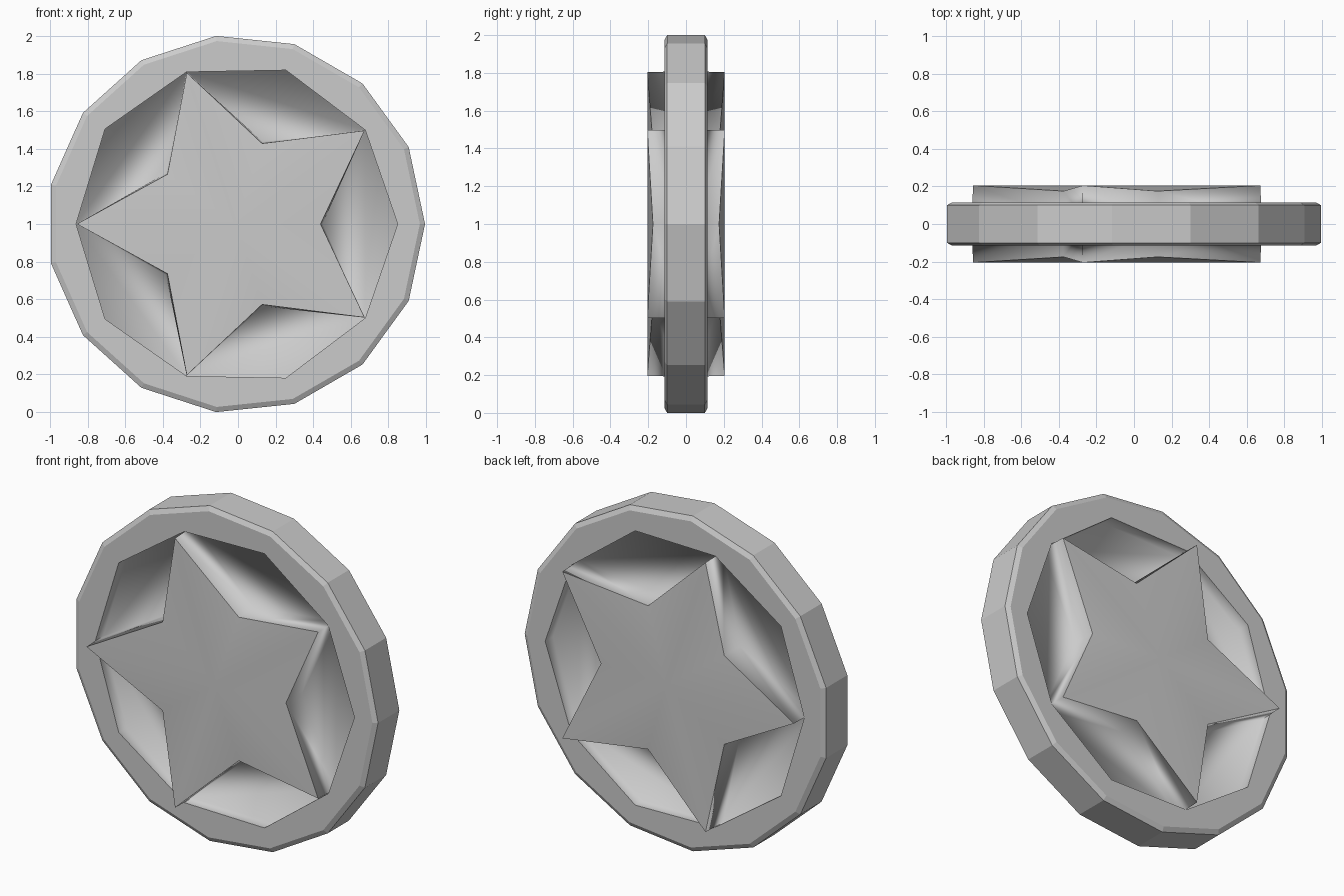
import bpy, bmesh
from math import sin, cos, tau

if "Cube" in bpy.data.objects:
    bpy.data.objects.remove(bpy.data.objects["Cube"])

CX, CZ = -0.011, 1.0


def loop(bm, n, radius, y):
    """Closed ring of n points; radius and y may be (even, odd) pairs."""
    r = radius if isinstance(radius, tuple) else (radius, radius)
    d = y if isinstance(y, tuple) else (y, y)
    return [bm.verts.new((CX + r[i % 2] * cos(tau * i / n), d[i % 2],
                          CZ + r[i % 2] * sin(tau * i / n))) for i in range(n)]


def skin(bm, a, b):
    n = len(a)
    for i in range(n):
        j = (i + 1) % n
        bm.faces.new((a[i], a[j], b[j], b[i]))


def finish(bm, name):
    mesh = bpy.data.meshes.new(name)
    bm.to_mesh(mesh)
    bm.free()
    ob = bpy.data.objects.new(name, mesh)
    bpy.context.collection.objects.link(ob)
    # front half is modelled, back half mirrored
    mir = ob.modifiers.new("back_half", 'MIRROR')
    mir.use_axis = (False, True, False)
    return ob


RIM_R, RIM_Y = (0.86, 0.85), -0.115

# Fifteen-sided chamfered rim with a ten-sided opening
bm = bmesh.new()
mid = loop(bm, 15, 1.0055, 0)
edge = loop(bm, 15, 1.0055, -0.10)
face = loop(bm, 15, 0.978, RIM_Y)
inner = loop(bm, 10, RIM_R, RIM_Y)
skin(bm, mid, edge)
skin(bm, edge, face)
for s in range(5):
    o = [face[(3 * s + k) % 15] for k in range(4)]
    i = [inner[(2 * s + k) % 10] for k in range(3)]
    for tri in ((o[0], o[1], i[0]), (o[1], i[1], i[0]), (o[1], o[2], i[1]),
                (o[2], i[2], i[1]), (o[2], o[3], i[2])):
        bm.faces.new(tri)
finish(bm, "rim")

# Star with five recessed pockets around it
bm = bmesh.new()
lip = loop(bm, 10, RIM_R, RIM_Y)
floor = loop(bm, 10, RIM_R, -0.04)
notch = loop(bm, 10, 0.46, -0.04)
top = loop(bm, 10, (0.45, 0.845), (-0.175, -0.205))
foot = [floor[k] if k % 2 else notch[k] for k in range(10)]
for k in range(1, 10, 2):
    bm.verts.remove(notch[k])
skin(bm, lip, floor)
for k in range(0, 10, 2):
    bm.faces.new((floor[k - 1], floor[k], floor[k + 1], foot[k]))
skin(bm, foot, top)
centre = bm.verts.new((CX, -0.205, CZ))
for k in range(10):
    bm.faces.new((top[k], top[(k + 1) % 10], centre))
for f in bm.faces:
    f.smooth = True
# crisp outline on the star
for k in range(10):
    bm.edges.get((top[k], top[(k + 1) % 10])).smooth = False
finish(bm, "star_and_pockets")
